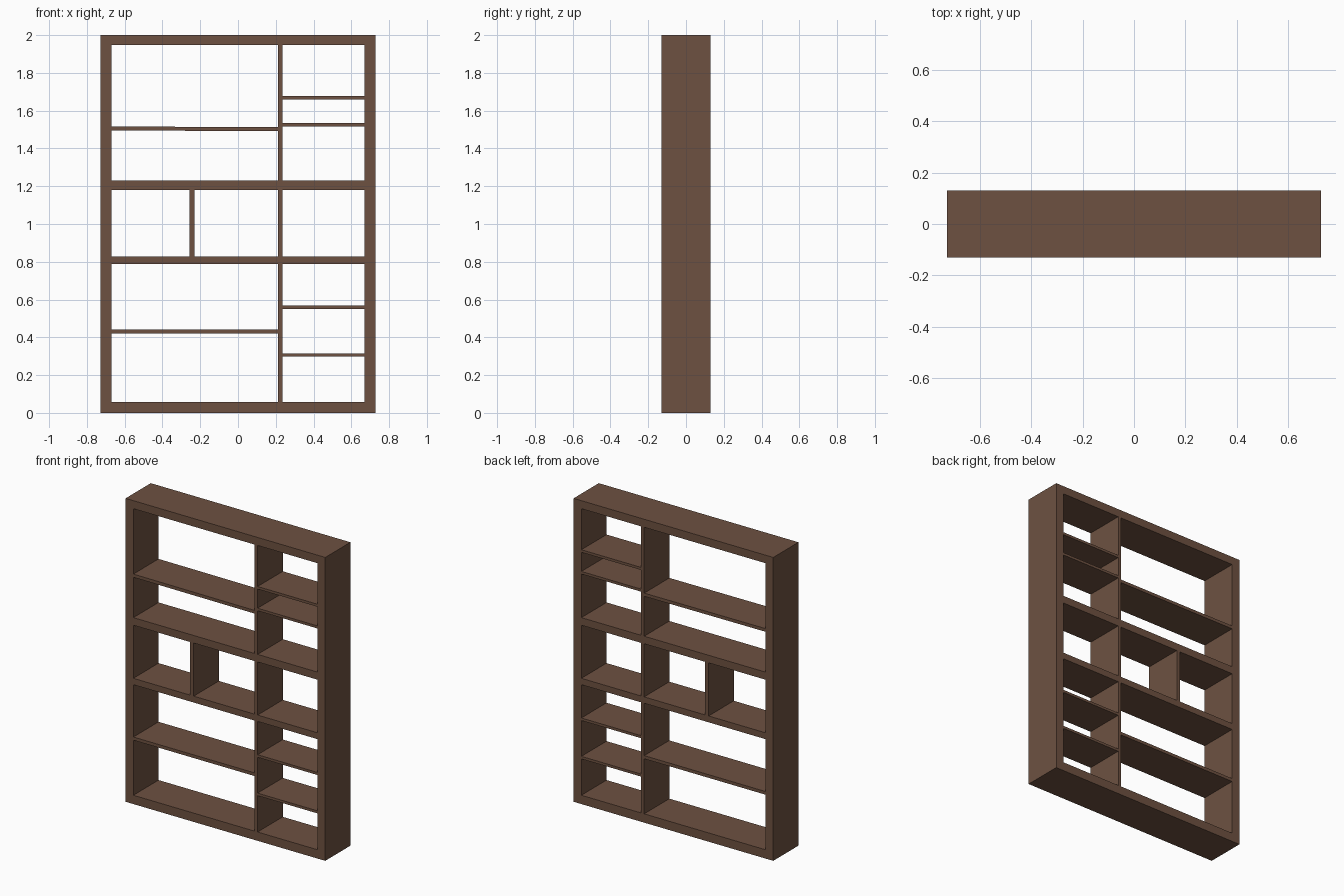
import bpy

if "Cube" in bpy.data.objects:
    bpy.data.objects.remove(bpy.data.objects["Cube"])

# One brown wood colour
wood = bpy.data.materials.new("brown_wood")
wood.diffuse_color = (0.155, 0.083, 0.053, 1)
wood.use_nodes = True
wood.node_tree.nodes["Principled BSDF"].inputs["Base Color"].default_value = wood.diffuse_color

DEPTH = 0.131           # half depth of the case
OUT, IN = 0.728, 0.671  # outer and inner faces of the side panels
DIV = (0.213, 0.235)    # tall divider


def board(name, x0, x1, z0, z1):
    """Full-depth board given by its front outline."""
    bpy.ops.mesh.primitive_cube_add(size=1)
    ob = bpy.context.object
    ob.name = ob.data.name = name
    for v in ob.data.vertices:
        v.co = (x1 if v.co.x > 0 else x0,
                DEPTH if v.co.y > 0 else -DEPTH,
                z1 if v.co.z > 0 else z0)
    ob.data.materials.append(wood)
    return ob


# Outer frame
board("left_side", -OUT, -IN, 0, 2)
board("right_side", IN, OUT, 0, 2)
board("bottom_panel", -IN, IN, 0, 0.058)
board("top_panel", -IN, IN, 1.947, 2)

# Thick shelves across the full width
board("lower_main_shelf", -IN, IN, 0.787, 0.829)
board("upper_main_shelf", -IN, IN, 1.179, 1.229)

# Tall divider, one piece per storey
for name, z0, z1 in (("lower", 0.058, 0.787), ("middle", 0.829, 1.179),
                     ("upper", 1.229, 1.947)):
    board(name + "_divider", *DIV, z0, z1)

# Short divider in the middle storey
board("short_divider", -0.257, -0.231, 0.829, 1.179)

# Thin shelves on the left
board("lower_left_shelf", -IN, DIV[0], 0.421, 0.442)
upper = board("upper_left_shelf", -IN, DIV[0], 1.492, 1.513)
for v in upper.data.vertices:       # very slight sag to the right
    if v.co.x < 0:
        v.co.z += 0.003

# Thin shelves on the right
for i, z in enumerate((0.306, 0.559, 1.525, 1.668)):
    board(f"right_shelf_{i + 1}", DIV[1], IN, z - 0.0085, z + 0.0085)
